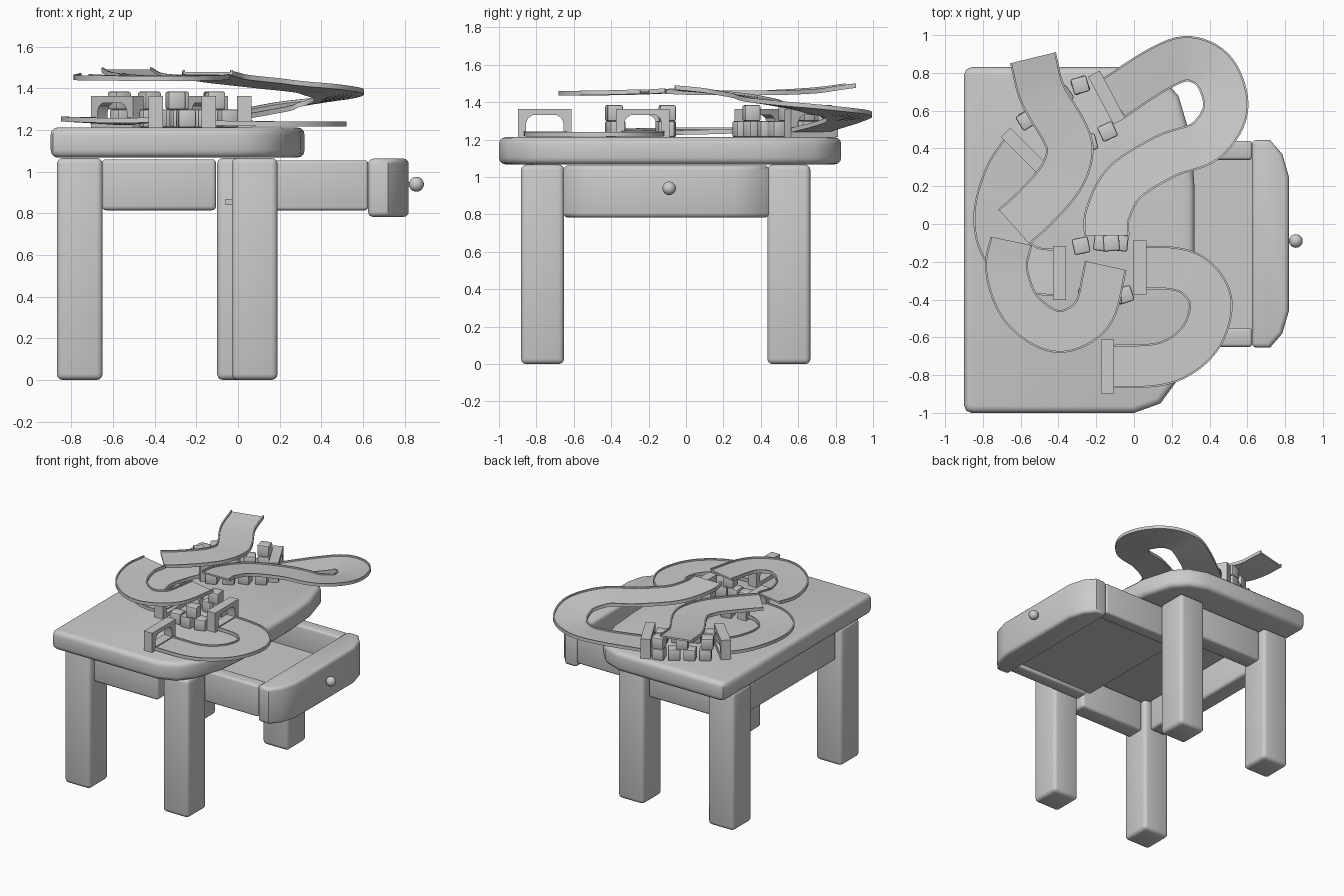
import bpy, bmesh, math
from mathutils import Vector, Matrix

if "Cube" in bpy.data.objects:
    bpy.data.objects.remove(bpy.data.objects["Cube"])


def finish(name, bm, angle=35):
    bmesh.ops.recalc_face_normals(bm, faces=bm.faces[:])
    me = bpy.data.meshes.new(name)
    bm.to_mesh(me)
    bm.free()
    ob = bpy.data.objects.new(name, me)
    bpy.context.collection.objects.link(ob)
    for p in me.polygons:
        p.use_smooth = True
    me.set_sharp_from_angle(angle=math.radians(angle))
    return ob


def prism(name, outline, z0, z1, bevel=0.0, seg=3):
    """Extrude a flat outline and round its sharp edges."""
    bm = bmesh.new()
    f = bm.faces.new([bm.verts.new((x, y, z0)) for x, y in outline])
    up = bmesh.ops.extrude_face_region(bm, geom=[f])
    bmesh.ops.translate(bm, vec=(0, 0, z1 - z0),
                        verts=[v for v in up["geom"] if isinstance(v, bmesh.types.BMVert)])
    bmesh.ops.recalc_face_normals(bm, faces=bm.faces[:])
    if bevel:
        edges = [e for e in bm.edges if e.calc_face_angle(0) > math.radians(50)]
        bmesh.ops.bevel(bm, geom=edges, offset=bevel, segments=seg,
                        profile=0.5, affect='EDGES')
    return finish(name, bm)


def box(name, x0, x1, y0, y1, z0, z1, bevel=0.0, seg=3):
    return prism(name, [(x0, y0), (x1, y0), (x1, y1), (x0, y1)], z0, z1, bevel, seg)


def spline(pts, steps=7):
    """Catmull-Rom samples through the control points."""
    p = [Vector(q) for q in pts]
    p = [2 * p[0] - p[1]] + p + [2 * p[-1] - p[-2]]
    out = []
    for i in range(1, len(p) - 2):
        a, b, c, d = p[i - 1:i + 3]
        for s in range(steps):
            t = s / steps
            out.append(0.5 * (2 * b + (c - a) * t + (2 * a - 5 * b + 4 * c - d) * t * t
                              + (3 * b - a - 3 * c + d) * t ** 3))
    return out + [p[-2]]


def track(name, pts, w=0.125, tilt=0.0):
    """Sweep a lipped channel section along the path; tilt banks the curve."""
    sec = [(-w, 0), (w, 0), (w, .024), (w - .01, .024), (w - .01, .013),
           (.01 - w, .013), (.01 - w, .024), (-w, .024)]
    path = spline(pts)
    bm = bmesh.new()
    rings = []
    n = len(path)
    for i, c in enumerate(path):
        t = path[min(i + 1, n - 1)] - path[max(i - 1, 0)]
        side = Vector((t.y, -t.x, 0)).normalized()
        bank = tilt * math.sin(math.pi * i / (n - 1))
        rings.append([bm.verts.new(c + side * s + Vector((0, 0, h + s * bank))) for s, h in sec])
    for a, b in zip(rings, rings[1:]):
        for k in range(8):
            m = (k + 1) % 8
            bm.faces.new((a[k], a[m], b[m], b[k]))
    for r in (rings[0], rings[-1]):
        bm.faces.new(r)
    return finish(name, bm)


def arch(name, x, y, deg):
    """Upright frame with an arched opening, standing on the table."""
    inner = [(-.1, .03), (.1, .03), (.1, .075), (.09, .102), (.065, .118),
             (-.065, .118), (-.09, .102), (-.1, .075)]
    outer = [(-.143, 0), (.143, 0), (.143, .075), (.143, .15), (.065, .15),
             (-.065, .15), (-.143, .15), (-.143, .075)]
    bm = bmesh.new()
    loops = [[bm.verts.new((u, d, h)) for u, h in pts]
             for d in (-.035, .035) for pts in (outer, inner)]
    for a, b in ((0, 1), (1, 3), (3, 2), (2, 0)):
        for k in range(8):
            m = (k + 1) % 8
            bm.faces.new((loops[a][k], loops[a][m], loops[b][m], loops[b][k]))
    ob = finish(name, bm)
    ob.matrix_world = Matrix.Translation((x, y, TOP)) @ Matrix.Rotation(math.radians(deg), 4, 'Z')


def block(i, x, y, level, deg):
    s = .043
    ob = box(f"toy_block_{i}", -s, s, -s, s, 0, 2 * s, .01, 2)
    ob.location = (x, y, TOP + level * 2 * s)
    ob.rotation_euler.z = math.radians(deg)


TOP = 1.213

# Table top with bowed right side
prism("table_top", [(-.9, -.96), (-.888, -.988), (-.86, -1), (0, -1), (.14, -.95), (.235, -.82),
                    (.3, -.6), (.32, -.38), (.32, .2), (.3, .46), (.235, .68), (.14, .78),
                    (0, .83), (-.86, .83), (-.888, .818), (-.9, .79)], 1.068, TOP, .035)

# Legs
for nm, x, y in (("front_left_leg", -.76, -.767), ("back_left_leg", -.76, .55),
                 ("front_right_leg", .08, -.767), ("back_right_leg", .01, .55)):
    box(nm, x - .11, x + .11, y - .115, y + .115, 0, 1.066, .028)

# Aprons
box("front_apron", -.655, -.105, -.83, -.69, .815, 1.06, .02)
box("back_apron", -.655, -.105, .47, .61, .815, 1.06, .02)
box("left_apron", -.83, -.69, -.65, .435, .815, 1.06, .02)

# Open drawer
box("drawer_front_side", -.02, .625, -.65, -.55, .815, 1.055, .015)
box("drawer_back_side", -.02, .625, .34, .44, .815, 1.055, .015)
box("drawer_bottom", -.06, .64, -.56, .35, .84, .87)
prism("drawer_face", [(.625, -.655), (.72, -.655), (.785, -.58), (.82, -.46),
                      (.82, .25), (.785, .37), (.72, .445), (.625, .445)], .783, 1.063, .025)
bm = bmesh.new()
bmesh.ops.create_uvsphere(bm, u_segments=20, v_segments=12, radius=.036)
finish("drawer_knob", bm).location = (.857, -.09, .94)
box("knob_stem", .81, .84, -.1, -.08, .93, .95)

# Toy track, top to bottom
track("start_ramp", [(-.535, .88, 1.477), (-.485, .69, 1.452), (-.37, .49, 1.44), (-.34, .38, 1.438),
                     (-.39, .24, 1.438), (-.52, .09, 1.44), (-.635, -.015, 1.445)])
track("upper_u_track", [(-.65, -.09, 1.45), (-.675, -.24, 1.441), (-.61, -.43, 1.438), (-.47, -.55, 1.437),
                        (-.34, -.56, 1.437), (-.21, -.46, 1.438), (-.15, -.22, 1.445)], .113)
track("big_loop_track", [(-.145, -.06, 1.465), (-.14, .05, 1.455), (-.05, .22, 1.435), (.17, .36, 1.41),
                         (.38, .44, 1.385), (.485, .61, 1.36), (.43, .80, 1.335), (.29, .875, 1.315),
                         (.13, .82, 1.285), (-.11, .665, 1.24)], .12, .12)
track("lower_left_track", [(-.58, .39, 1.24), (-.67, .25, 1.235), (-.725, .05, 1.235), (-.69, -.12, 1.232),
                           (-.56, -.235, 1.23), (-.39, -.26, 1.237)], .125, .06)
track("lower_right_track", [(.03, -.23, 1.222), (.2, -.235, 1.218), (.31, -.27, 1.218), (.39, -.36, 1.218),
                            (.405, -.46, 1.218), (.36, -.59, 1.218), (.26, -.69, 1.218),
                            (.12, -.745, 1.218), (-.12, -.755, 1.222)], .115)

# Arched gates at each jump
for i, (x, y, a) in enumerate([(-.145, .67, -62), (-.58, .385, -45), (-.395, -.26, 90),
                               (.03, -.23, 90), (-.14, -.755, 90)]):
    arch(f"gate_{i}", x, y, a)

# Toy blocks piled in the gaps: x, y, level, rotation
for i, b in enumerate([(-.285, .735, 0, 20), (-.375, .68, 0, 35), (-.47, .62, 0, 25), (-.56, .56, 0, 30),
                       (-.285, .735, 1, 15), (-.425, .65, 1, 28), (-.57, .55, 1, 32),
                       (-.14, .49, 0, 25), (-.24, .43, 0, 15), (-.33, .36, 0, 30), (-.3, .35, 1, 10),
                       (-.43, .3, 0, 20), (-.28, -.115, 0, 12), (-.17, -.1, 0, -8), (-.075, -.1, 0, -6),
                       (-.05, -.375, 0, 18), (-.15, -.39, 0, 0), (-.25, -.38, 0, 8),
                       (-.11, -.385, 1, 10), (-.12, -.1, 1, 5)]):
    block(i, *b)
